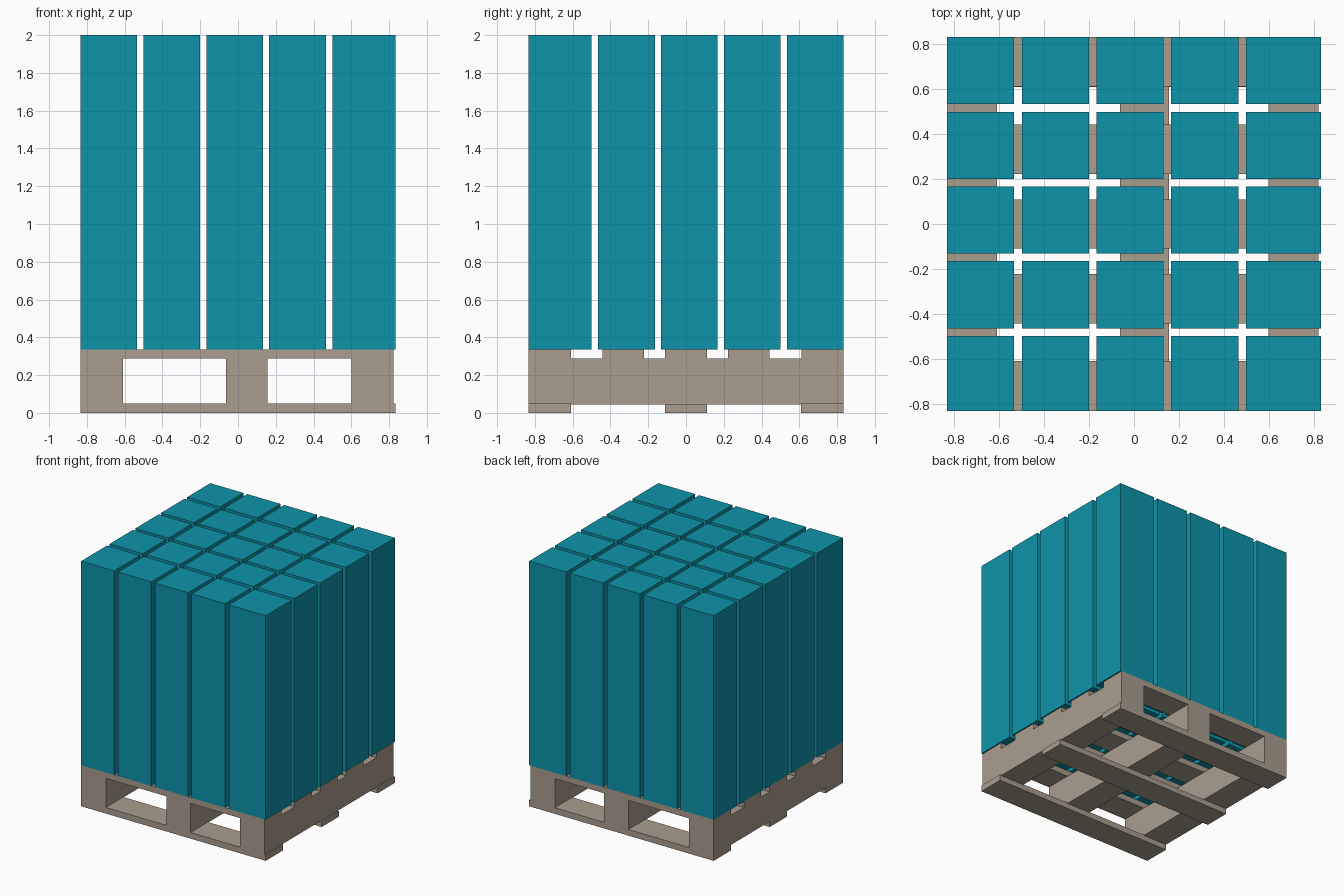
import bpy
import bmesh

if "Cube" in bpy.data.objects:
    bpy.data.objects.remove(bpy.data.objects["Cube"])


def material(name, color):
    m = bpy.data.materials.new(name)
    m.diffuse_color = color
    m.use_nodes = True
    m.node_tree.nodes["Principled BSDF"].inputs["Base Color"].default_value = m.diffuse_color
    return m


wood = material("wood", (0.40, 0.34, 0.27, 1))
teal = material("teal", (0.004, 0.296, 0.40, 1))


def box(name, xs, ys, zs, mat):
    """Axis-aligned box from (min, max) ranges."""
    bm = bmesh.new()
    bmesh.ops.create_cube(bm, size=1)
    for v in bm.verts:
        v.co = [r[0] if c < 0 else r[1] for c, r in zip(v.co, (xs, ys, zs))]
    mesh = bpy.data.meshes.new(name)
    bm.to_mesh(mesh)
    bm.free()
    mesh.materials.append(mat)
    obj = bpy.data.objects.new(name, mesh)
    bpy.context.collection.objects.link(obj)
    return obj


H = 0.833                                  # half the footprint
Z_BASE, Z_BEAM, Z_DECK = 0.05, 0.287, 0.335  # pallet layer heights

# Bottom boards, running along x
for i, ys in enumerate([(-H, -0.61), (-0.11, 0.11), (0.61, H)]):
    top = 0.045 if i == 1 else Z_BASE
    box(f"bottom_board_{i + 1}", (-H, H), ys, (0, top), wood)

# Stringers, running along y
for i, xs in enumerate([(-H, -0.61), (-0.063, 0.155), (0.60, 0.822)]):
    box(f"stringer_{i + 1}", xs, (-H, H), (0.045, Z_BEAM), wood)

# Deck boards, running along x
deck = [(-H, -0.61), (-0.443, -0.223), (-0.11, 0.11), (0.223, 0.443), (0.612, H)]
for i, ys in enumerate(deck):
    box(f"deck_board_{i + 1}", (-H, 0.822), ys, (Z_BEAM, Z_DECK), wood)

# Cargo: 5 x 5 tall boxes; the right column and the front row are wider
cols = [(-H, -0.535), (-0.50, -0.20), (-0.167, 0.132), (0.165, 0.465), (0.50, H)]
rows = [(-b, -a) for a, b in reversed(cols)]
for i, xs in enumerate(cols):
    for j, ys in enumerate(rows):
        box(f"cargo_box_{i + 1}_{j + 1}", xs, ys, (Z_DECK, 2.0), teal)
